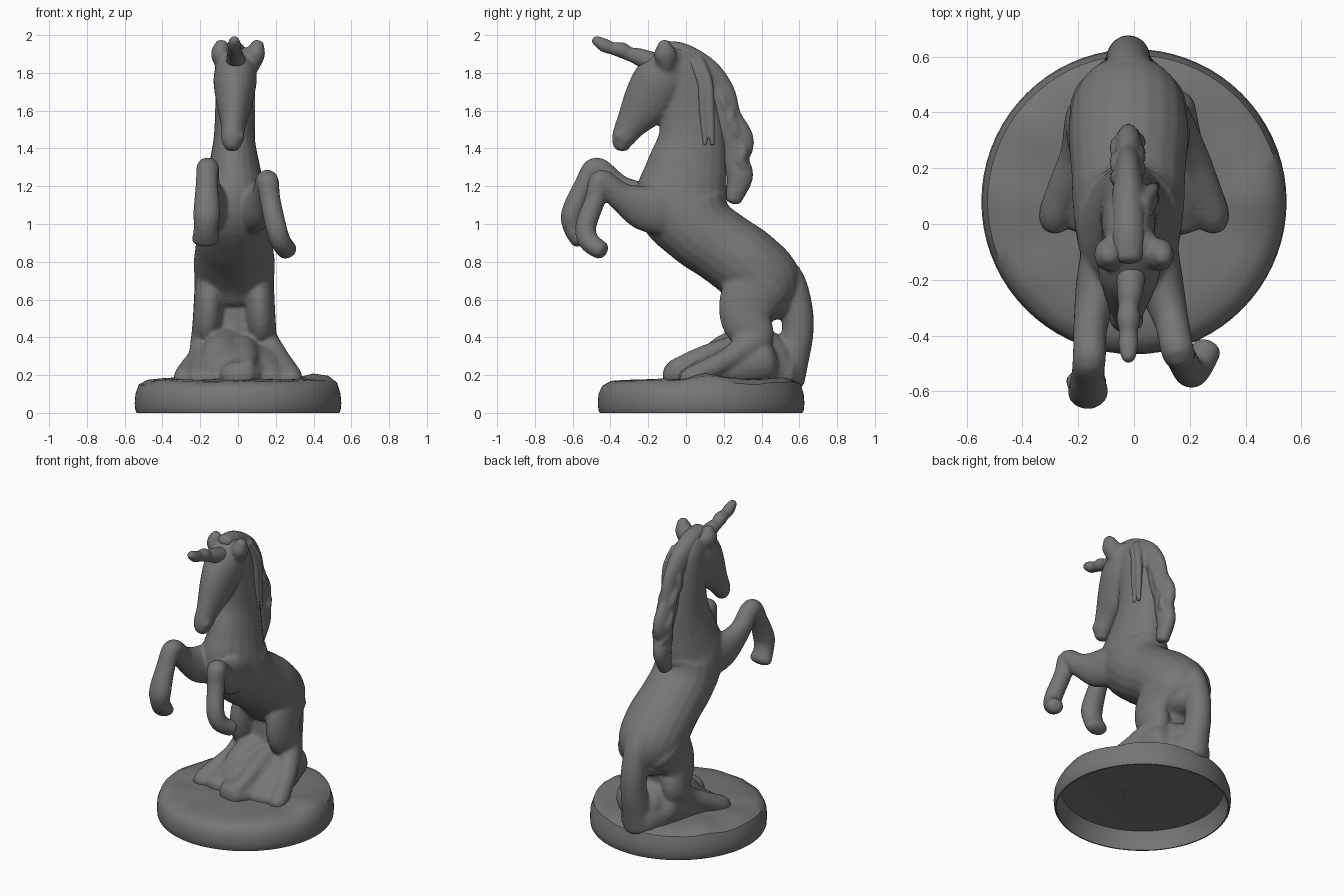
import bpy, bmesh, math, random
from mathutils import Vector, noise

random.seed(3)
FLOOR = 0.13   # parts standing on the base are cut off here

stone = bpy.data.materials.new("dark_grey")
stone.diffuse_color = (0.18, 0.18, 0.18, 1)


def spline(pts, t):
    """Catmull-Rom through tuples of any length."""
    n = len(pts) - 1
    i = min(int(t), n - 1)
    f = t - i
    p = [pts[max(0, min(n, k))] for k in (i - 1, i, i + 1, i + 2)]
    return [0.5 * (2 * b + (c - a) * f + (2 * a - 5 * b + 4 * c - d) * f * f
                   + (3 * b - a - 3 * c + d) * f ** 3) for a, b, c, d in zip(*p)]


def tube(bm, pts, sides=20, steps=6):
    """Loft ellipses along points (x, y, z, half width, half depth) with round ends."""
    count = (len(pts) - 1) * steps
    samples = [spline(pts, k / steps) for k in range(count + 1)]
    centres = [Vector(s[:3]) for s in samples]
    caps = ((0.35, 0.93), (0.7, 0.71), (0.95, 0.3))
    rings = []

    def ring(c, t, w, h):
        side = (Vector((1, 0, 0)) - t * t.x).normalized()
        up = t.cross(side)
        vs = []
        for j in range(sides):
            a = 2 * math.pi * j / sides
            v = c + side * w * math.cos(a) + up * h * math.sin(a)
            v.z = max(v.z, FLOOR)
            vs.append(bm.verts.new(v))
        rings.append(vs)

    for k, s in enumerate(samples):
        t = (centres[min(k + 1, count)] - centres[max(k - 1, 0)]).normalized()
        w, h = max(s[3], 0.006), max(s[4], 0.006)
        r = min(w, h) * 0.6
        if k == 0:
            for out, m in reversed(caps):
                ring(centres[k] - t * r * out, t, w * m, h * m)
        ring(centres[k], t, w, h)
        if k == count:
            for out, m in caps:
                ring(centres[k] + t * r * out, t, w * m, h * m)
    for a, b in zip(rings, rings[1:]):
        for j in range(sides):
            q = (j + 1) % sides
            bm.faces.new((a[j], a[q], b[q], b[j]))
    bm.faces.new(rings[0][::-1])
    bm.faces.new(rings[-1])


def finish(bm, name, voxel=None, smooth=0):
    bmesh.ops.recalc_face_normals(bm, faces=bm.faces)
    me = bpy.data.meshes.new(name)
    bm.to_mesh(me)
    bm.free()
    me.materials.append(stone)
    ob = bpy.data.objects.new(name, me)
    bpy.context.collection.objects.link(ob)
    for p in me.polygons:
        p.use_smooth = True
    if voxel:
        m = ob.modifiers.new("fuse", 'REMESH')
        m.mode, m.voxel_size, m.use_smooth_shade = 'VOXEL', voxel, True
    if smooth:
        m = ob.modifiers.new("soften", 'SMOOTH')
        m.factor, m.iterations = 0.5, smooth
    return ob


def sculpt(name, tubes, voxel, smooth):
    bm = bmesh.new()
    for t in tubes:
        tube(bm, [p if len(p) == 5 else (*p, p[3]) for p in t])
    return finish(bm, name, voxel, smooth)


X = -0.02
# rump, barrel, chest and neck
torso = [(X, .46, .56, .14, .12), (X, .42, .67, .20, .20), (X, .32, .785, .215, .20),
         (X, .19, .88, .205, .195), (X, .07, .97, .20, .205), (X, -.02, 1.11, .185, .245),
         (X, .0, 1.27, .145, .22), (X, .03, 1.45, .11, .18),
         (X, .02, 1.65, .10, .15), (X, -.01, 1.80, .095, .13), (X, -.05, 1.88, .08, .09)]
# head
head = [(-.01, -.06, 1.89, .09, .08), (-.015, -.13, 1.77, .115, .14),
        (-.02, -.21, 1.64, .095, .13), (-.025, -.295, 1.52, .065, .082),
        (-.03, -.333, 1.45, .06, .062), (-.03, -.343, 1.412, .045, .045)]
body = [torso, head]
for s in (-1, 1):
    # ear
    body.append([(s * .072, -.10, 1.83, .04), (s * .092, -.11, 1.90, .052, .06),
                 (s * .095 + .01, -.115, 1.955, .034)])
    # eye ridge and nostril
    body.append([(X + s * .088, -.17, 1.77, .02), (X + s * .088, -.20, 1.75, .02)])
    body.append([(X + s * .037, -.345, 1.48, .018), (X + s * .037, -.36, 1.46, .018)])
    # hind leg
    body.append([(X + s * .10, .39, .69, .115, .18), (X + s * .13, .33, .59, .085, .155),
                 (X + s * .14, .32, .49, .08, .135), (X + s * .155, .36, .39, .075, .10),
                 (s * .20, .25, .30, .065), (s * .25, .13, .235, .06),
                 (s * .28, .04, .19, .06), (s * .285, .0, .17, .05)])
    # rock draped inside the leg
    body.append([(s * .11, .42, .28, .11, .12), (s * .12, .26, .24, .13, .12),
                 (s * .15, .10, .20, .12, .09), (s * .17, .0, .17, .09, .06)])
# raised foreleg, high knee
body.append([(-.10, -.10, 1.09, .09, .14), (-.13, -.23, 1.11, .08, .12),
             (-.155, -.36, 1.19, .062, .075), (-.16, -.475, 1.295, .06, .06),
             (-.165, -.54, 1.20, .06, .055), (-.165, -.60, 1.06, .072, .06),
             (-.17, -.595, .98, .065, .055), (-.17, -.56, .915, .075, .05)])
# raised foreleg, low knee, hoof turned out
body.append([(.07, -.10, 1.07, .09, .14), (.10, -.23, 1.09, .08, .12),
             (.135, -.35, 1.15, .062, .075), (.155, -.45, 1.23, .06),
             (.17, -.48, 1.13, .055), (.20, -.53, .99, .056),
             (.225, -.515, .91, .055), (.26, -.45, .86, .055, .05)])
# tail
body.append([(X, .47, .82, .06), (X, .55, .71, .075), (X, .585, .56, .08, .085),
             (X, .59, .42, .08, .085), (X, .555, .28, .09, .095), (X, .53, .18, .10)])
# rocky mound between the hind legs, rising up to the tail and thighs
body.append([(.0, -.08, .20, .09, .07), (.01, .02, .20, .15, .09), (-.01, .15, .22, .21, .14),
             (-.02, .35, .24, .21, .16), (-.02, .53, .20, .13, .13)])
body.append([(-.13, .10, .24, .07), (-.10, .20, .32, .09), (-.05, .34, .36, .11)])
body.append([(.05, -.07, .24, .04), (.05, .08, .29, .06), (.03, .25, .33, .08)])
body.append([(X, .44, .20, .15, .16), (X, .44, .31, .14, .14), (X, .43, .38, .12, .08)])
body.append([(X, .35, .34, .16, .10), (X, .36, .48, .15, .09), (X, .38, .62, .15, .10)])
sculpt("rearing_horse", body, .012, 4)

# horn
sculpt("horn", [[(-.01, -.16, 1.85, .055), (-.015, -.25, 1.885, .046), (-.02, -.30, 1.90, .037),
                 (-.02, -.34, 1.92, .042), (-.02, -.39, 1.93, .033), (-.02, -.43, 1.945, .036),
                 (-.02, -.47, 1.968, .028), (-.02, -.482, 1.976, .022)]], .008, 2)

# mane crest with wavy locks
mane = [[(X, -.12, 1.935, .05, .035), (X, -.02, 1.90, .06, .06), (X, .09, 1.80, .06, .09),
         (X, .17, 1.69, .05, .09), (X, .21, 1.56, .05, .085), (X, .27, 1.44, .05, .09),
         (X, .265, 1.34, .045, .07), (X, .285, 1.25, .05, .07), (X, .25, 1.13, .04, .045)]]
for k in range(11):
    y, z = spline([(-.01, 1.87), (.10, 1.79), (.17, 1.68), (.21, 1.55), (.25, 1.42)], k * .37)
    dx = random.choice((-.035, .03))
    j = random.uniform(-.02, .02)
    mane.append([(X, y, z, .03), (X + dx, y + .05 + j, z - .05, .026),
                 (X + dx, y + .06 - j, z - .12, .03), (X + dx * .5, y + .085 + j, z - .18, .018)])
for y in (.08, .12):
    mane.append([(.03, y - .05, 1.86, .03), (.065, y, 1.75, .022), (.07, y + .01, 1.60, .022),
                 (.08, y + .02, 1.42, .012)])
sculpt("mane", mane, .01, 2)

# thin hollow round base with a softly uneven top
bm = bmesh.new()
profile = [(.0, .18), (.15, .18), (.28, .18), (.40, .18), (.48, .174), (.525, .15), (.543, .10),
           (.547, .05), (.543, .012), (.536, .0), (.528, .0), (.527, .05), (.50, .12), (.0, .14)]
N = 72
rings = []
for r, z in profile:
    vs = []
    for j in range(N if r else 1):
        a = 2 * math.pi * j / N
        p = Vector((r * math.cos(a), .08 + r * math.sin(a), z))
        if z > .145:
            p.z += .012 * noise.noise(p * 7) + .02 * (p.y - .1)
            p.z += .03 * math.exp(-((p.x - .41) ** 2 + (p.y - .1) ** 2) / .008)
        vs.append(bm.verts.new(p))
    rings.append(vs)
for a, b in zip(rings, rings[1:]):
    for j in range(N):
        q = (j + 1) % N
        if len(a) == 1:
            bm.faces.new((a[0], b[j], b[q]))
        elif len(b) == 1:
            bm.faces.new((a[j], b[0], a[q]))
        else:
            bm.faces.new((a[j], b[j], b[q], a[q]))
base = finish(bm, "round_base")
bpy.context.view_layer.objects.active = base
base.select_set(True)
bpy.ops.object.shade_smooth_by_angle(angle=math.radians(40))
